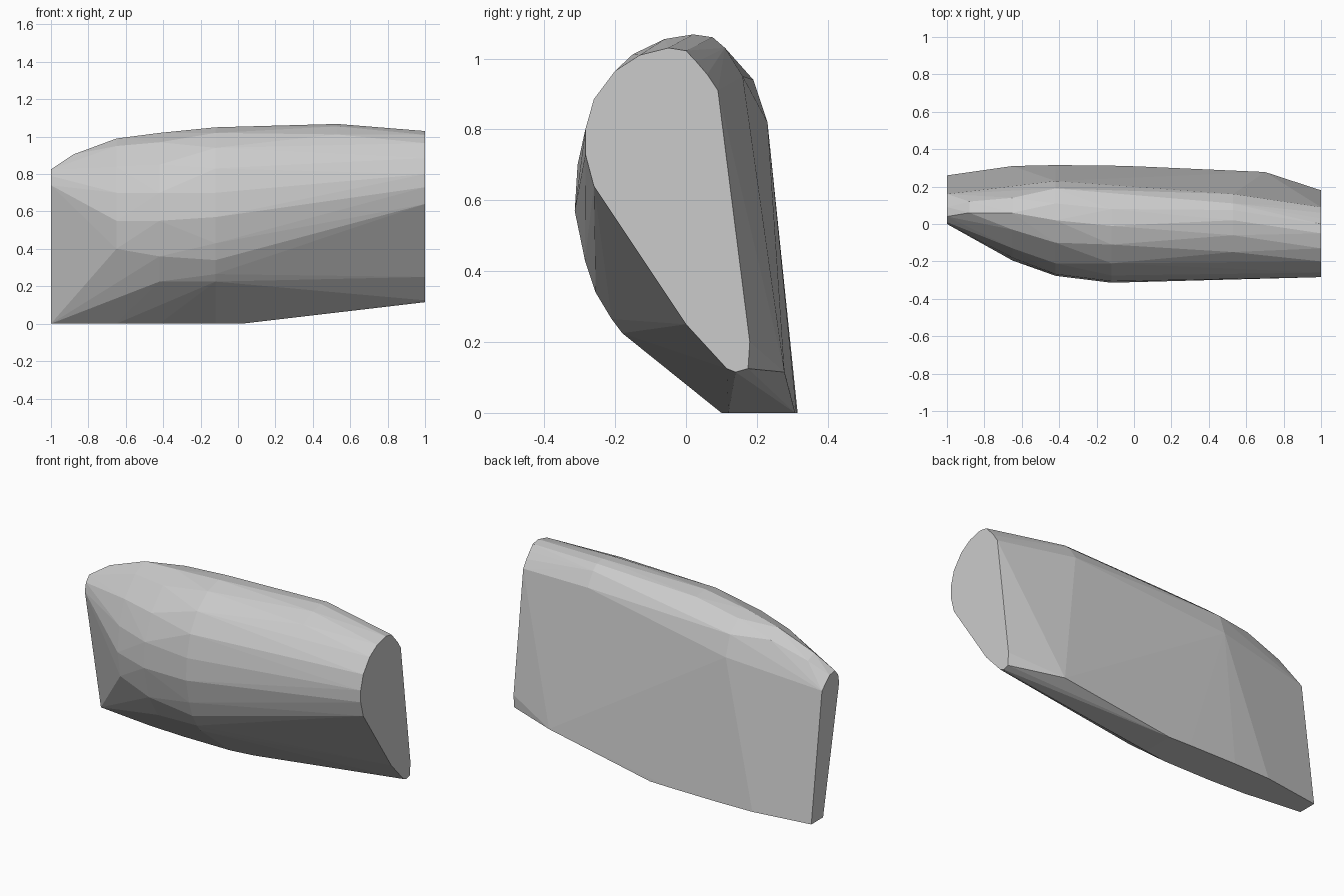
import bpy
import bmesh
import math

# Cross-sections along x: each is a few (y, z) outline points
sections = {
    -1.0: [(0.15, 0), (0.26, 0), (0.16, 0.75), (0.09, 0.815), (0.04, 0.825),
           (0.01, 0.79), (0.0, 0.74)],
    -0.88: [(0.06, 0.905), (0.12, 0.88)],
    -0.65: [(0.11, 0), (0.31, 0), (0.0, 0.15), (-0.1, 0.26), (-0.17, 0.4), (-0.195, 0.55),
            (-0.18, 0.7), (-0.13, 0.84), (-0.03, 0.95), (0.06, 0.99), (0.14, 0.95)],
    -0.42: [(0.1, 0), (0.315, 0), (-0.15, 0.225), (-0.23, 0.36), (-0.277, 0.55),
            (-0.268, 0.7), (-0.21, 0.85), (-0.1, 0.97), (0.02, 1.02), (0.11, 1.005),
            (0.19, 0.94), (0.23, 0.82)],
    -0.12: [(0.1, 0), (0.312, 0), (-0.18, 0.225), (-0.21, 0.265), (-0.255, 0.34),
            (-0.285, 0.43), (-0.314, 0.57), (-0.306, 0.7), (-0.275, 0.83),
            (-0.21, 0.94), (-0.11, 1.02), (-0.01, 1.05), (0.08, 1.04)],
    0.02: [(0.12, 0), (0.308, 0)],
    0.53: [(-0.15, 1.012), (-0.06, 1.055), (0.02, 1.068), (0.075, 1.06), (0.11, 1.03),
           (0.16, 0.95)],
    0.7: [(0.278, 0.115)],
    1.0: [(-0.05, 1.03), (0.0, 1.022), (0.03, 0.99), (0.06, 0.955), (0.09, 0.91),
          (0.18, 0.2), (0.175, 0.125), (0.14, 0.115), (0.115, 0.125), (0.0, 0.25),
          (-0.26, 0.64), (-0.284, 0.73), (-0.284, 0.8), (-0.26, 0.885),
          (-0.2, 0.965), (-0.13, 1.01)],
}

# Faceted convex shell wrapped around the sections
bm = bmesh.new()
for x, outline in sections.items():
    for y, z in outline:
        bm.verts.new((x, y, z))
hull = bmesh.ops.convex_hull(bm, input=bm.verts[:])
loose = {v for v in hull["geom_interior"] + hull["geom_unused"]
         if isinstance(v, bmesh.types.BMVert)}
bmesh.ops.delete(bm, geom=list(loose), context='VERTS')

# Merge coplanar triangles into clean flat facets
bmesh.ops.dissolve_limit(bm, angle_limit=math.radians(0.5),
                         verts=bm.verts[:], edges=bm.edges[:])
bmesh.ops.recalc_face_normals(bm, faces=bm.faces[:])

mesh = bpy.data.meshes.new("faceted_shell")
bm.to_mesh(mesh)
bm.free()
shell = bpy.data.objects.new("faceted_shell", mesh)
bpy.context.collection.objects.link(shell)
